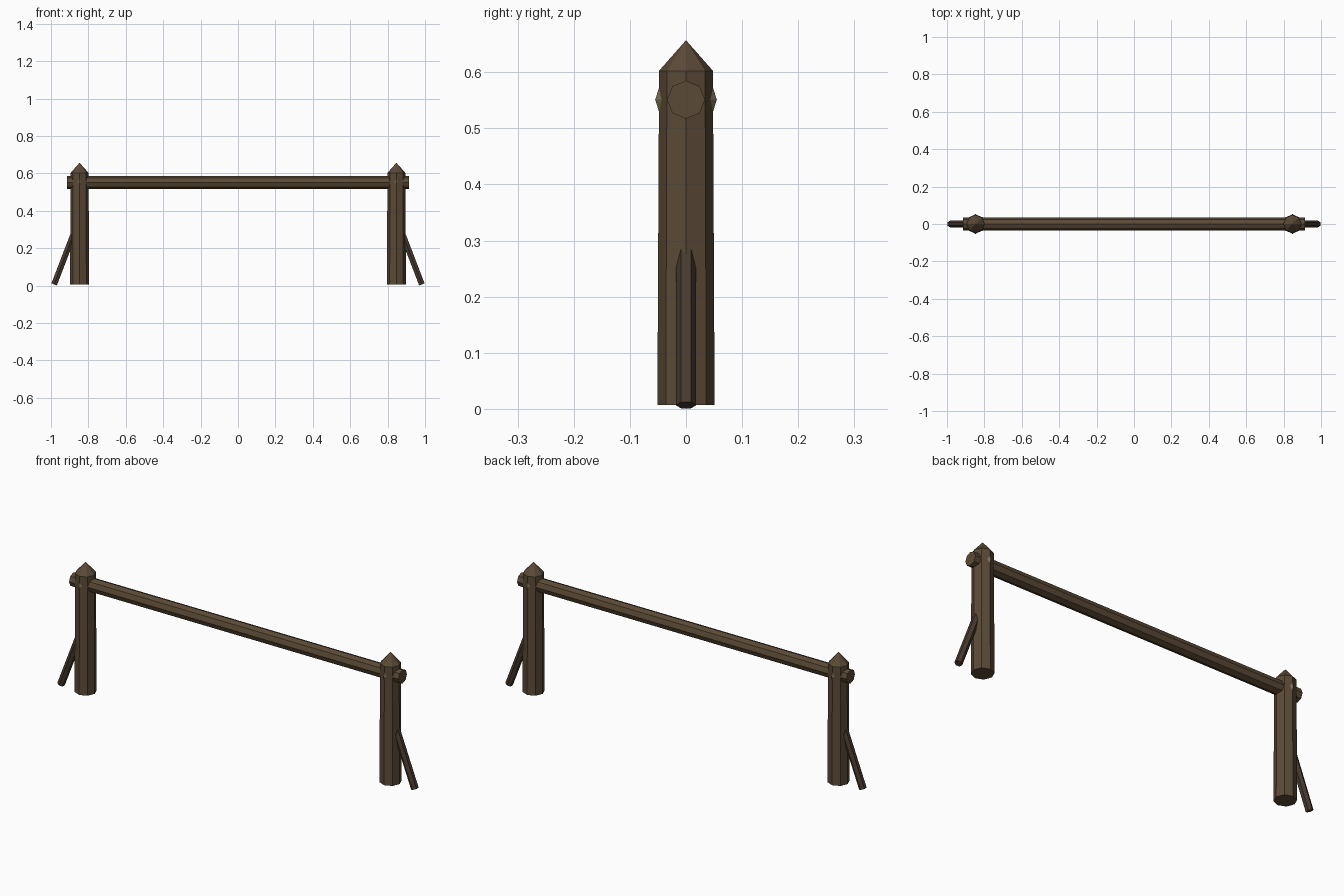
import bpy, math
from mathutils import Vector

if "Cube" in bpy.data.objects:
    bpy.data.objects.remove(bpy.data.objects["Cube"])


def material(name, rgb):
    m = bpy.data.materials.new(name)
    m.diffuse_color = (*rgb, 1)
    m.use_nodes = True
    m.node_tree.nodes["Principled BSDF"].inputs["Base Color"].default_value = m.diffuse_color
    return m


WOOD = material("wood", (0.105, 0.068, 0.037))
DARK = material("dark_wood", (0.065, 0.042, 0.027))
ROPE = material("rope", (0.18, 0.15, 0.08))


def rod(name, a, b, r1, r2, sides, mat, fan=False):
    """Tapered faceted rod from point a to point b."""
    a, b = Vector(a), Vector(b)
    d = b - a
    bpy.ops.mesh.primitive_cone_add(
        vertices=sides, radius1=r1, radius2=r2, depth=d.length, location=(a + b) / 2,
        end_fill_type='TRIFAN' if fan else 'NGON',
        rotation=(0, math.atan2(d.x, d.z), 0))
    o = bpy.context.object
    o.name = name
    o.data.materials.append(mat)
    return o


# Crossbar
rod("crossbar", (-0.915, 0, 0.551), (0.915, 0, 0.551), 0.034, 0.034, 8, WOOD, True)

for side, s in (("left", -1), ("right", 1)):
    x = 0.847 * s
    # Upright post and its pointed cap
    rod(side + "_post", (x, 0, 0.007), (x, 0, 0.602), 0.051, 0.048, 8, WOOD)
    rod(side + "_post_point", (x, 0, 0.602), (x, 0, 0.657), 0.0485, 0, 8, WOOD)
    # Leaning brace
    brace = rod(side + "_brace", (0.983 * s, 0, 0.0065), (0.862 * s, 0, 0.322),
                0.018, 0.018, 6, DARK)
    # turn the hexagon so its corners point along y
    assert len(brace.data.vertices) == 12
    # Lashing ring around the crossbar, mostly sunk in the post
    bpy.ops.mesh.primitive_torus_add(
        major_segments=10, minor_segments=4, major_radius=0.044, minor_radius=0.011,
        location=(x, 0, 0.551), rotation=(0, math.pi / 2, 0))
    ring = bpy.context.object
    ring.name = side + "_lashing"
    ring.data.materials.append(ROPE)
    # start the ring with a corner on the y axis
    for v in ring.data.vertices:
        v.co.x, v.co.y = -v.co.y, v.co.x
